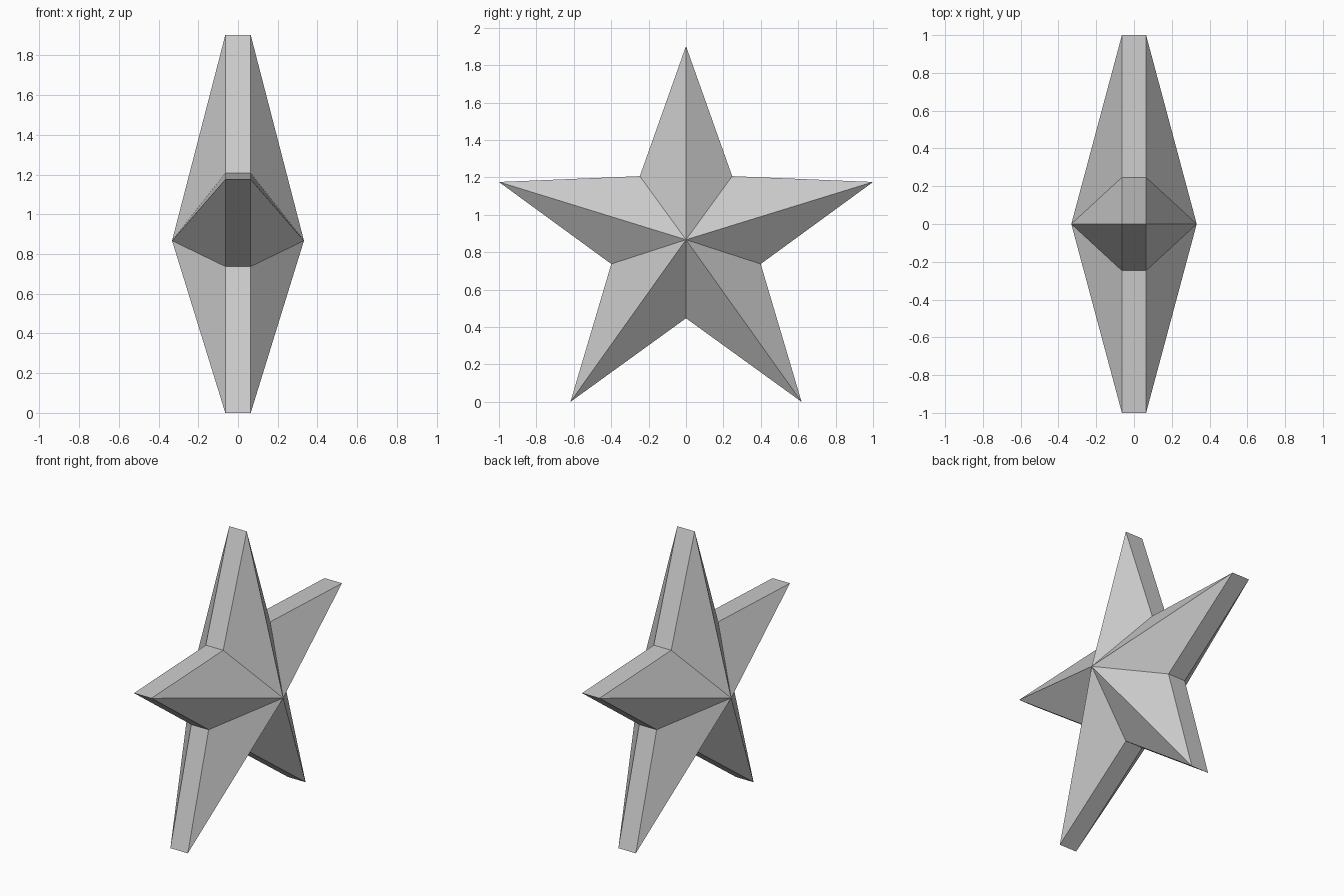
import bpy, bmesh
from math import sin, cos, pi

if "Cube" in bpy.data.objects:
    bpy.data.objects.remove(bpy.data.objects["Cube"])

RIM, APEX = 0.064, 0.332          # half thickness at the rim and at the centre
OUTER, OUTER_Z = 1.0515, 0.8507   # tips
INNER, INNER_Z = 0.42, 0.867      # notches between the arms


def outline(i):
    r, z = (OUTER, OUTER_Z) if i % 2 == 0 else (INNER, INNER_Z)
    a = i * pi / 5
    return r * sin(a), z + r * cos(a)


bm = bmesh.new()
points = [outline(i) for i in range(10)]
right = [bm.verts.new((RIM, y, z)) for y, z in points]
left = [bm.verts.new((-RIM, y, z)) for y, z in points]
right_apex = bm.verts.new((APEX, 0, INNER_Z))
left_apex = bm.verts.new((-APEX, 0, INNER_Z))

# faceted sides and flat rim
for i in range(10):
    j = (i + 1) % 10
    bm.faces.new((right[i], right[j], right_apex))
    bm.faces.new((left[j], left[i], left_apex))
    bm.faces.new((right[j], right[i], left[i], left[j]))
bmesh.ops.recalc_face_normals(bm, faces=bm.faces[:])

mesh = bpy.data.meshes.new("star")
bm.to_mesh(mesh)
bm.free()
bpy.context.collection.objects.link(bpy.data.objects.new("star", mesh))
